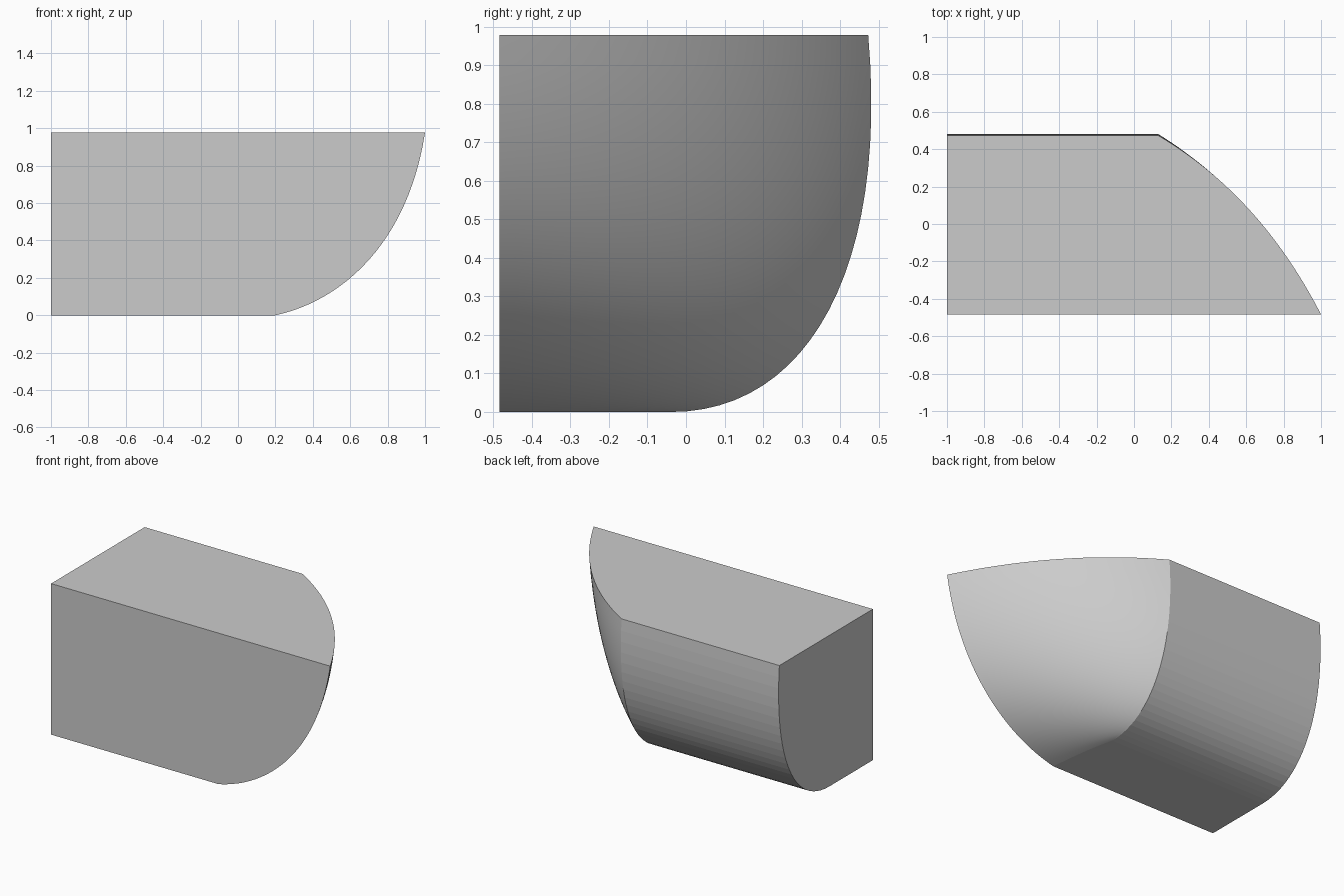
import bpy, bmesh

if "Cube" in bpy.data.objects:
    bpy.data.objects.remove(bpy.data.objects["Cube"])

TOP, FRONT, STERN, SEAM = 0.978, -0.484, -1.0, 0.13
ROWS, COLS = 24, 28


def cubic(p, t):
    w = ((1-t)**3, 3*t*(1-t)**2, 3*t*t*(1-t), t**3)
    return tuple(sum(a*q[k] for a, q in zip(w, p)) for k in range(2))


# Midship section (y, z) and stem profile (x, z)
section = [(-0.04, 0), (0.32, 0), (0.525, 0.38), (0.473, TOP)]
stem = [(0.2, 0), (0.56, 0.078), (0.91, 0.39), (1.0, TOP)]

bm = bmesh.new()
stern, bow = [], []
for i in range(ROWS + 1):
    t = i / ROWS
    y, z = cubic(section, t)
    px, pz = cubic(stem, t)
    stern.append(bm.verts.new((STERN, y, z)))
    # Curved waterline from the midship section to the stem
    cx, cy, cz = SEAM + 0.625*(px-SEAM), y + 0.335*(FRONT-y), (z+pz)/2
    row = []
    for j in range(COLS + 1):
        s = j / COLS
        a, b, c = (1-s)**2, 2*s*(1-s), s*s
        row.append(bm.verts.new((a*SEAM+b*cx+c*px, a*y+b*cy+c*FRONT, a*z+b*cz+c*pz)))
    bow.append(row)

# Hull side (faceted) and bow (smooth)
for i in range(ROWS):
    bm.faces.new((stern[i], stern[i+1], bow[i+1][0], bow[i][0]))
    for j in range(COLS):
        f = bm.faces.new((bow[i][j], bow[i+1][j], bow[i+1][j+1], bow[i][j+1]))
        f.smooth = True

# Flat deck, keel, centre plane and stern
low = bm.verts.new((STERN, FRONT, 0))
high = bm.verts.new((STERN, FRONT, TOP))
bm.faces.new([high, stern[-1]] + bow[-1])
bm.faces.new([low, stern[0]] + bow[0])
bm.faces.new([high, low] + [r[-1] for r in bow])
bm.faces.new([high, low] + stern)
bmesh.ops.recalc_face_normals(bm, faces=bm.faces)

mesh = bpy.data.meshes.new("half_hull_block")
bm.to_mesh(mesh)
bm.free()
bpy.context.collection.objects.link(bpy.data.objects.new("half_hull_block", mesh))
